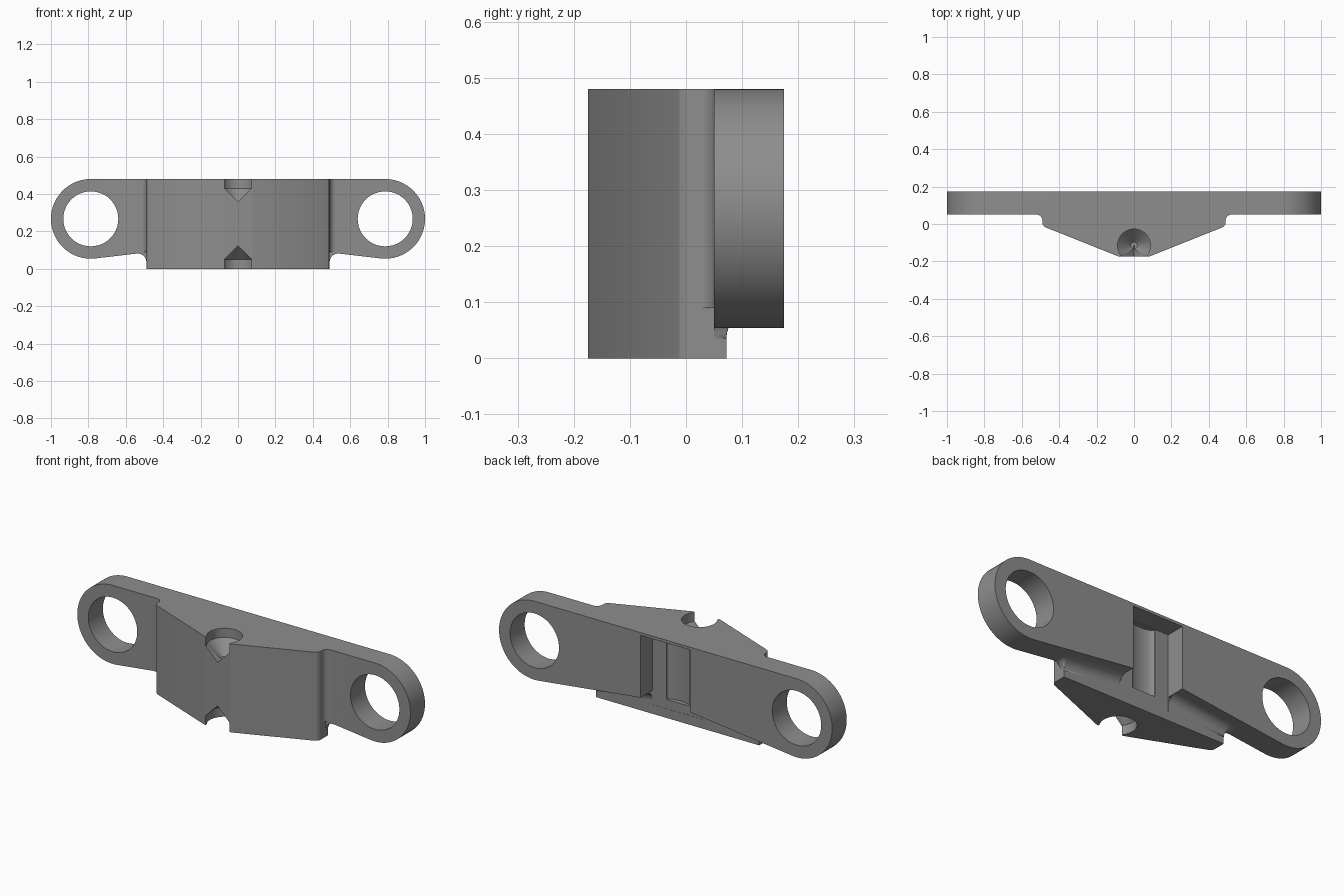
import bpy, bmesh, math
from mathutils import Matrix

if "Cube" in bpy.data.objects:
    bpy.data.objects.remove(bpy.data.objects["Cube"])

grey = bpy.data.materials.new("mid_grey")
grey.diffuse_color = (0.27, 0.27, 0.27, 1)
grey.use_nodes = True
grey.node_tree.nodes["Principled BSDF"].inputs["Base Color"].default_value = grey.diffuse_color

CX, CZ, R = 0.787, 0.267, 0.213      # end lug centre and radius
SLOPE = 0.117                        # rise of the plate underside
TILT = math.atan(SLOPE)


def under(x):
    """Height of the plate underside at x."""
    tx, tz = CX - R * math.sin(TILT), CZ - R * math.cos(TILT)
    return tz + (tx - abs(x)) * SLOPE


def finish(name, bm):
    me = bpy.data.meshes.new(name)
    bmesh.ops.recalc_face_normals(bm, faces=bm.faces)
    bm.to_mesh(me)
    bm.free()
    ob = bpy.data.objects.new(name, me)
    bpy.context.collection.objects.link(ob)
    me.materials.append(grey)
    return ob


def prism(name, pts, axis, a, b):
    """Extrude a 2D outline along y (x,z points) or z (x,y points)."""
    bm = bmesh.new()
    place = (lambda p, t: (p[0], t, p[1])) if axis == 'y' else (lambda p, t: (p[0], p[1], t))
    lo = [bm.verts.new(place(p, a)) for p in pts]
    hi = [bm.verts.new(place(p, b)) for p in pts]
    bm.faces.new(lo)
    bm.faces.new(hi)
    for i in range(len(pts)):
        j = (i + 1) % len(pts)
        bm.faces.new((lo[i], lo[j], hi[j], hi[i]))
    return finish(name, bm)


def cone(name, r1, r2, depth, loc, flip=False):
    bm = bmesh.new()
    m = Matrix.Translation(loc)
    if flip:
        m = m @ Matrix.Rotation(math.pi, 4, 'X')
    bmesh.ops.create_cone(bm, cap_ends=True, segments=48, radius1=r1, radius2=r2,
                          depth=depth, matrix=m)
    return finish(name, bm)


def boolean(ob, other, op):
    mod = ob.modifiers.new(op, 'BOOLEAN')
    mod.operation, mod.object, mod.solver = op, other, 'EXACT'
    bpy.context.view_layer.objects.active = ob
    bpy.ops.object.modifier_apply(modifier=mod.name)
    bpy.data.objects.remove(other)


def circle(cx, cy, r, a0, a1, n):
    return [(cx + r * math.cos(math.radians(a0 + (a1 - a0) * i / n)),
             cy + r * math.sin(math.radians(a0 + (a1 - a0) * i / n))) for i in range(n + 1)]


def mirrored(half):
    return half + [(-x, y) for x, y in reversed(half)]


# Plate with rounded lugs
lug = circle(CX, CZ, R, -90 - math.degrees(TILT), 90, 40)
bracket = prism("bracket", mirrored(lug) + [(0, under(0))], 'y', 0.05, 0.175)

# Tapered front body with softened outer corners
half = [(0.08, -0.175), (0.468, -0.02), (0.482, -0.012), (0.489, 0.0), (0.49, 0.015), (0.49, 0.072)]
boolean(bracket, prism("body", mirrored(half), 'z', 0, 0.48), 'UNION')

# Fillets where the body meets the plate front
for s in (1, -1):
    arc = circle(0.522, 0.018, 0.032, 180, 90, 8)
    pts = [(0.47, 0.018)] + arc + [(0.522, 0.08), (0.47, 0.08)]
    boolean(bracket, prism("front_fillet", [(s * x, y) for x, y in pts], 'z', 0.09, 0.48), 'UNION')

# Lug holes
for s in (1, -1):
    boolean(bracket, prism("hole_cutter", circle(s * CX, CZ, 0.147, 0, 352.5, 47), 'y', -0.3, 0.3),
            'DIFFERENCE')

# Drilled seats with conical ends and a vee opening to the front
HY, HR = -0.115, 0.088
for top in (True, False):
    z = (lambda d: 0.48 - d) if top else (lambda d: d)
    boolean(bracket, cone("seat_cutter", HR, HR, 0.15, (0, HY, z(-0.025))), 'DIFFERENCE')
    boolean(bracket, cone("tip_cutter", HR, 0.018, 0.07, (0, HY, z(0.085)), flip=top), 'DIFFERENCE')
    vee = [(-0.072, z(-0.05)), (0.072, z(-0.05)), (0.072, z(0.05)), (0, z(0.122)), (-0.072, z(0.05))]
    boolean(bracket, prism("vee_cutter", vee, 'y', -0.3, HY), 'DIFFERENCE')

# Rear pocket, open at the bottom, with a shallow rounded groove in its floor
pocket = [(-0.15, 0.05), (0.15, 0.05), (0.15, 0.465), (-0.15, 0.465)]
boolean(bracket, prism("pocket_cutter", pocket, 'y', 0.071, 0.3), 'DIFFERENCE')
groove = [(-0.07, 0.1)] + circle(0, 0.071, 0.07, 180, 360, 16)[1:-1] + [(0.07, 0.1)]
groove = [(x, 0.1 if y > 0.08 else 0.071 + (y - 0.071) * 0.35) for x, y in groove]
boolean(bracket, prism("groove_cutter", groove, 'z', 0.10, 0.46), 'DIFFERENCE')

# Concave fillet between plate underside and body, swept round the body corner
path = [(0.15, 0.072, 90), (0.32, 0.072, 90)]
path += [(0.49, 0.072, a) for a in range(90, -1, -10)] + [(0.49, 0.05, 0)]
FR = 0.052
bm = bmesh.new()
rows = []
for x, y, a in path:
    row = []
    for i in range(9):
        t = math.pi / 2 * i / 8
        d = FR * (1 - math.cos(t))
        px = x + d * math.cos(math.radians(a))
        py = y + d * math.sin(math.radians(a))
        row.append(bm.verts.new((px, py, under(px) - FR * (1 - math.sin(t)))))
    rows.append(row)
for r0, r1 in zip(rows, rows[1:]):
    for i in range(8):
        bm.faces.new((r0[i], r0[i + 1], r1[i + 1], r1[i]))
# close the front end of the fillet flush with the plate front
e = rows[-1]
bm.faces.new(e + [bm.verts.new((0.49, 0.05, under(0.49)))])
bmesh.ops.remove_doubles(bm, verts=bm.verts, dist=1e-5)
fillet = finish("underside_fillet", bm)
if sum(f.normal.z * f.calc_area() if hasattr(f, "calc_area") else f.normal.z * f.area
       for f in fillet.data.polygons) > 0:
    fillet.data.flip_normals()
mod = fillet.modifiers.new("mirror", 'MIRROR')
mod.use_axis = (True, False, False)

# Smooth curved faces, keep hard edges
for ob in (bracket, fillet):
    ob.data.materials.clear()
    ob.data.materials.append(grey)
    bpy.ops.object.select_all(action='DESELECT')
    ob.select_set(True)
    bpy.context.view_layer.objects.active = ob
    bpy.ops.object.shade_smooth_by_angle(angle=math.radians(25))
